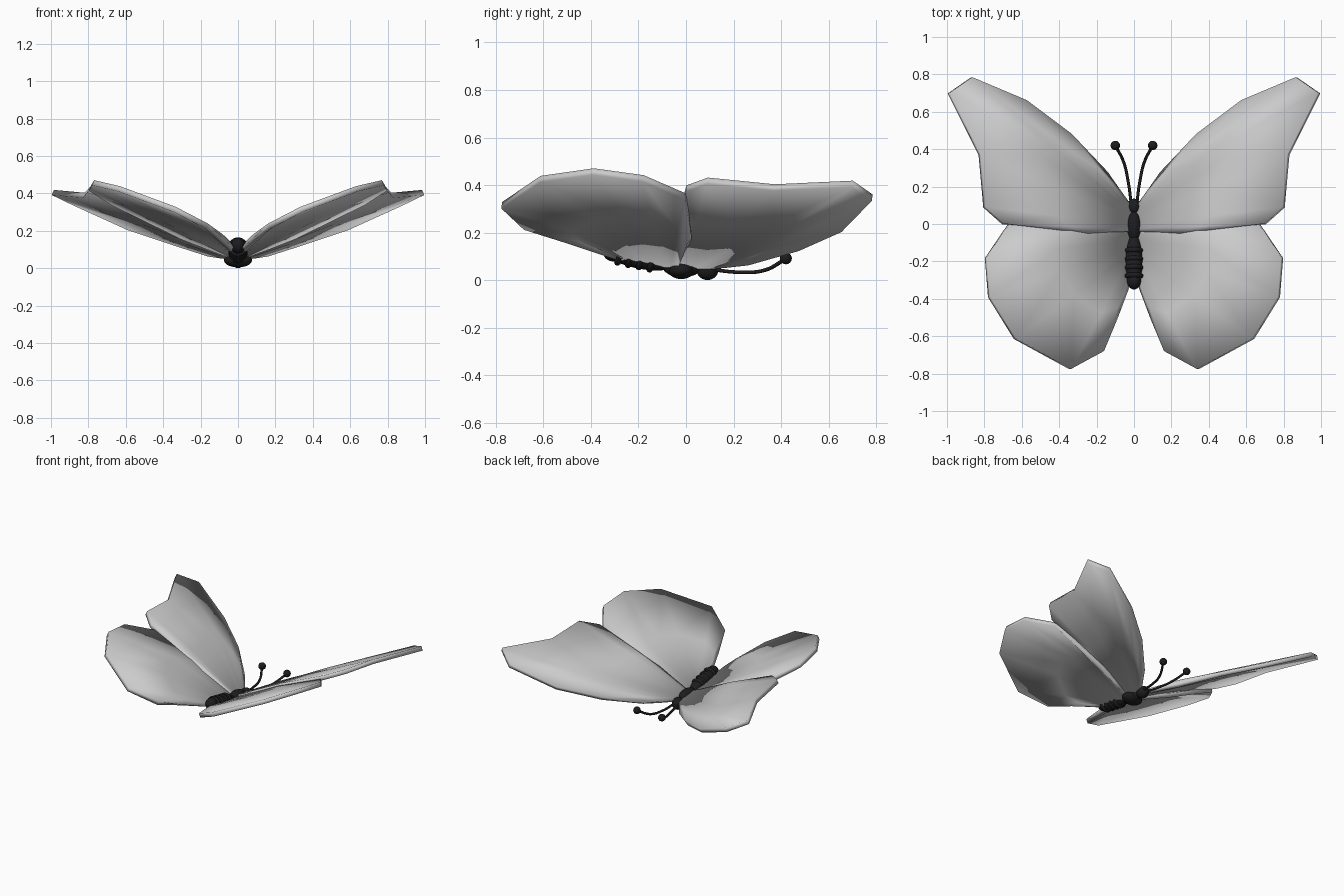
import bpy, bmesh, math
from mathutils import Vector

if "Cube" in bpy.data.objects:
    bpy.data.objects.remove(bpy.data.objects["Cube"])

black = bpy.data.materials.new("black")
black.diffuse_color = (0.012, 0.012, 0.012, 1)
black.use_nodes = True
black.node_tree.nodes["Principled BSDF"].inputs["Base Color"].default_value = black.diffuse_color


def smooth(ob, angle=60):
    bpy.ops.object.select_all(action='DESELECT')
    ob.select_set(True)
    bpy.context.view_layer.objects.active = ob
    bpy.ops.object.shade_smooth_by_angle(angle=math.radians(angle))


# wing: strips fanning from a short root edge out to a straight-sided rim,
# fully smooth shaded so the shading rolls over the thin rim
def wing(name, root_a, root_b, rim, bulge):
    bm = bmesh.new()
    steps = (0, 0.5, 1)
    n = len(rim) - 1
    rows = []
    for i, p in enumerate(rim):
        root = Vector(root_a).lerp(Vector(root_b), i / n)
        lift = bulge if 0 < i < n else 0
        row = []
        for t in steps:
            v = root.lerp(Vector(p), t)
            v.z += lift * 4 * t * (1 - t)
            row.append(bm.verts.new(v))
        rows.append(row)
    for a, b in zip(rows, rows[1:]):
        for j in range(len(steps) - 1):
            bm.faces.new((a[j], b[j], b[j + 1], a[j + 1]))
    bmesh.ops.recalc_face_normals(bm, faces=bm.faces)
    for f in bm.faces:
        f.smooth = True
    me = bpy.data.meshes.new(name)
    bm.to_mesh(me)
    bm.free()
    ob = bpy.data.objects.new(name, me)
    bpy.context.collection.objects.link(ob)
    s = ob.modifiers.new("thickness", 'SOLIDIFY')
    s.thickness = 0.03
    s.offset = 0
    ob.modifiers.new("mirror", 'MIRROR')


wing("front_wings", (0.02, 0.09, 0.055), (0.02, -0.04, 0.075), [
    (0.15, 0.27, 0.07), (0.34, 0.478, 0.135), (0.58, 0.658, 0.215),
    (0.87, 0.783, 0.347), (0.99, 0.70, 0.405), (0.825, 0.37, 0.39),
    (0.80, 0.09, 0.418), (0.70, 0.0, 0.385), (0.25, -0.045, 0.18)], 0.012)

wing("rear_wings", (0.02, -0.03, 0.06), (0.02, -0.27, 0.09), [
    (0.3, 0.015, 0.165), (0.67, 0.0, 0.35), (0.792, -0.18, 0.428),
    (0.775, -0.39, 0.457), (0.637, -0.613, 0.425), (0.34, -0.775, 0.315),
    (0.167, -0.68, 0.225), (0.10, -0.5, 0.16), (0.04, -0.34, 0.105)], 0.018)


def ball(name, loc, size):
    bpy.ops.mesh.primitive_uv_sphere_add(segments=24, ring_count=14, location=loc)
    ob = bpy.context.object
    ob.name = name
    ob.scale = size
    ob.data.materials.append(black)
    smooth(ob)
    return ob


# body
ball("head", (0, 0.09, 0.043), (0.039, 0.046, 0.042))
ball("thorax", (0, -0.015, 0.06), (0.044, 0.085, 0.048))
ball("wing_joint", (0, -0.02, 0.042), (0.075, 0.055, 0.037))

# abdomen rises toward the tail, with low raised rings
tilt = math.atan2(0.055, 0.26)
core = ball("abdomen", (0, -0.2, 0.096), (0.048, 0.155, 0.046))
core.rotation_euler.x = -tilt
for i in range(4):
    y = -0.145 - 0.045 * i
    bpy.ops.mesh.primitive_torus_add(major_segments=24, minor_segments=10,
                                     major_radius=0.039, minor_radius=0.014,
                                     location=(0, y, 0.096 - (y + 0.2) * 0.21),
                                     rotation=(math.pi / 2 - tilt, 0, 0))
    ring = bpy.context.object
    ring.name = f"abdomen_ring_{i + 1}"
    ring.data.materials.append(black)
    smooth(ring)
ball("tail_tip", (0, -0.305, 0.121), (0.038, 0.045, 0.042))

# feelers with round ends
for side in (-1, 1):
    cu = bpy.data.curves.new("feeler", 'CURVE')
    cu.dimensions = '3D'
    cu.bevel_depth = 0.008
    cu.bevel_resolution = 3
    cu.use_fill_caps = True
    pts = [(0.015, 0.11, 0.045), (0.03, 0.22, 0.034), (0.055, 0.33, 0.042), (0.10, 0.42, 0.09)]
    sp = cu.splines.new('BEZIER')
    sp.bezier_points.add(len(pts) - 1)
    for bp, (x, y, z) in zip(sp.bezier_points, pts):
        bp.co = (side * x, y, z)
        bp.handle_left_type = bp.handle_right_type = 'AUTO'
    cu.materials.append(black)
    ob = bpy.data.objects.new("feeler", cu)
    bpy.context.collection.objects.link(ob)
    ball("feeler_end", (side * 0.10, 0.42, 0.092), (0.025,) * 3)
